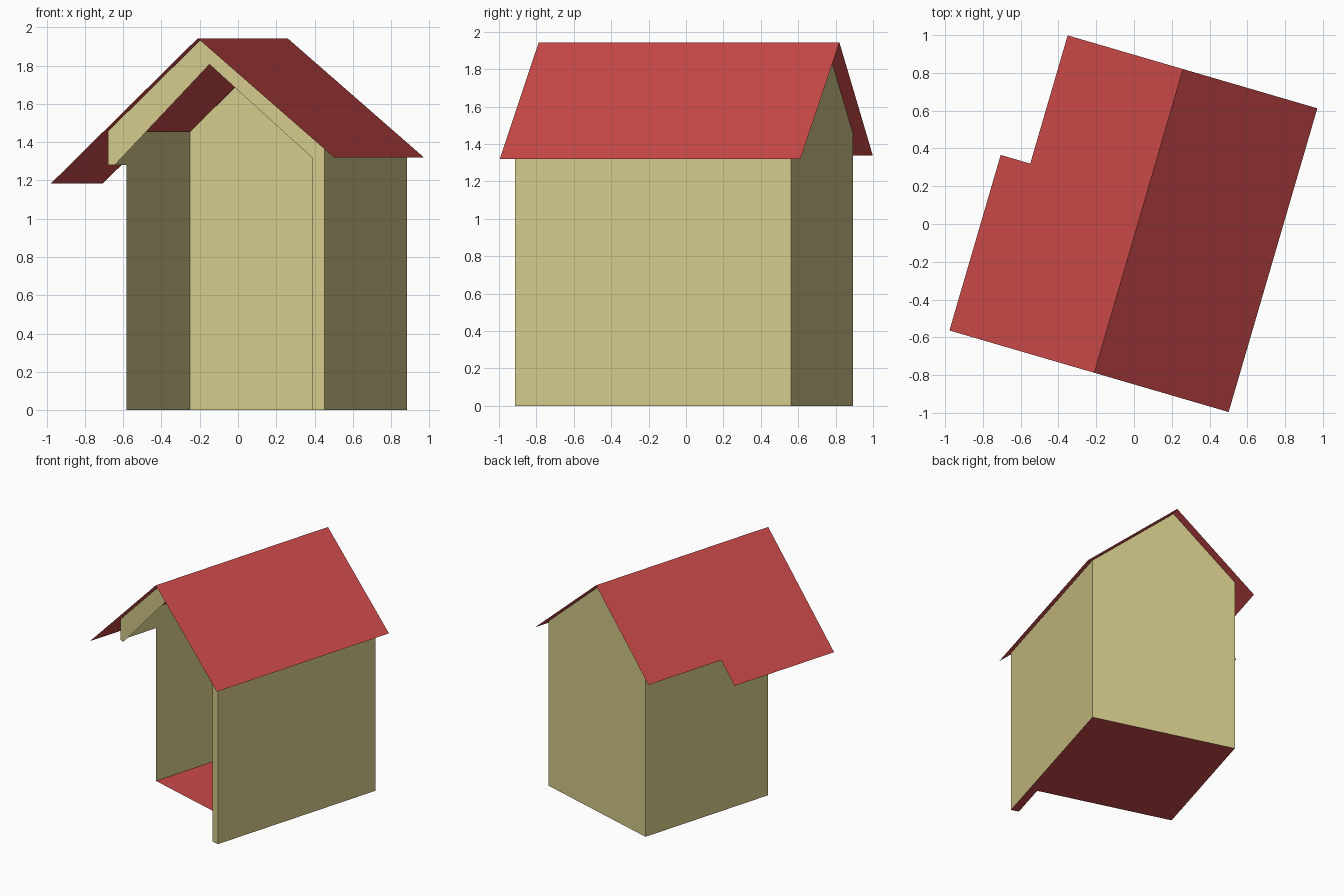
import bpy
import math

cube = bpy.data.objects.get("Cube")
if cube:
    bpy.data.objects.remove(cube, do_unlink=True)

TURN = -math.radians(16.28)            # the hut stands at an angle to the grid
RIDGE_U, RIDGE_Z = 0.019, 1.943        # ridge position across the hut, and height
PITCH_L, PITCH_R = 0.949, 0.839        # the two roof pitches
LEFT, RIGHT = -0.49, 0.69              # side walls
FRONT, BACK = -0.75, 0.787             # gable walls
PORCH = -0.405                         # where the left wall and floor stop
POST = 0.625                           # inner edge of the front post
LINTEL = 1.28                          # underside of the side opening


def material(name, rgb):
    mat = bpy.data.materials.new(name)
    mat.use_nodes = True
    mat.diffuse_color = (*rgb, 1)
    mat.node_tree.nodes["Principled BSDF"].inputs["Base Color"].default_value = (*rgb, 1)
    return mat


TAN = material("tan_wall", (0.66, 0.59, 0.255))
RED = material("red_roof", (0.59, 0.066, 0.066))


def roof_z(u):
    pitch = PITCH_R if u > RIDGE_U else PITCH_L
    return RIDGE_Z - abs(u - RIDGE_U) * pitch


def sheet(name, points, mat):
    """One flat panel from its outline, in hut coordinates."""
    mesh = bpy.data.meshes.new(name)
    mesh.from_pydata(points, [], [range(len(points))])
    mesh.materials.append(mat)
    obj = bpy.data.objects.new(name, mesh)
    obj.rotation_euler.z = TURN
    bpy.context.collection.objects.link(obj)
    return obj


def across(v, outline):
    return [(u, v, z) for u, z in outline]


def along(u, outline):
    return [(u, v, z) for v, z in outline]


def on_roof(outline):
    return [(u, v, roof_z(u)) for u, v in outline]


# Wall tops sit just under the roof sheets
top_l, top_r, peak = (roof_z(u) - 0.004 for u in (LEFT, RIGHT, RIDGE_U))

# Roof slopes, the left one with a wider eave over the porch
sheet("roof_right_slope", on_roof([
    (RIDGE_U, -0.815), (0.76, -0.815), (0.76, 0.86), (RIDGE_U, 0.86)]), RED)
sheet("roof_left_slope", on_roof([
    (RIDGE_U, -0.815), (RIDGE_U, 0.86), (-0.617, 0.86),
    (-0.617, 0.153), (-0.78, 0.153), (-0.78, -0.815)]), RED)

# Back gable wall
sheet("back_wall", across(BACK, [
    (RIGHT, 0), (LEFT, 0), (LEFT, top_l), (RIDGE_U, peak), (RIGHT, top_r)]), TAN)

# Front gable band and post around the large opening
sheet("front_gable", across(FRONT, [
    (LEFT, top_l), (LEFT, LINTEL), (-0.453, LINTEL), (0.064, 1.807),
    (POST, 1.316), (POST, 0), (RIGHT, 0), (RIGHT, top_r), (RIDGE_U, peak)]), TAN)

# Side walls, the left one open below the lintel near the front
sheet("right_wall", along(RIGHT, [
    (FRONT, 0), (BACK, 0), (BACK, top_r), (FRONT, top_r)]), TAN)
sheet("left_wall", along(LEFT, [
    (BACK, 0), (PORCH, 0), (PORCH, LINTEL), (FRONT, LINTEL),
    (FRONT, top_l), (BACK, top_l)]), TAN)

# Floor with a narrow strip running to the front post
sheet("floor", [(u, v, 0) for u, v in [
    (LEFT, BACK), (LEFT, PORCH), (POST, PORCH), (POST, FRONT),
    (RIGHT, FRONT), (RIGHT, BACK)]], RED)
